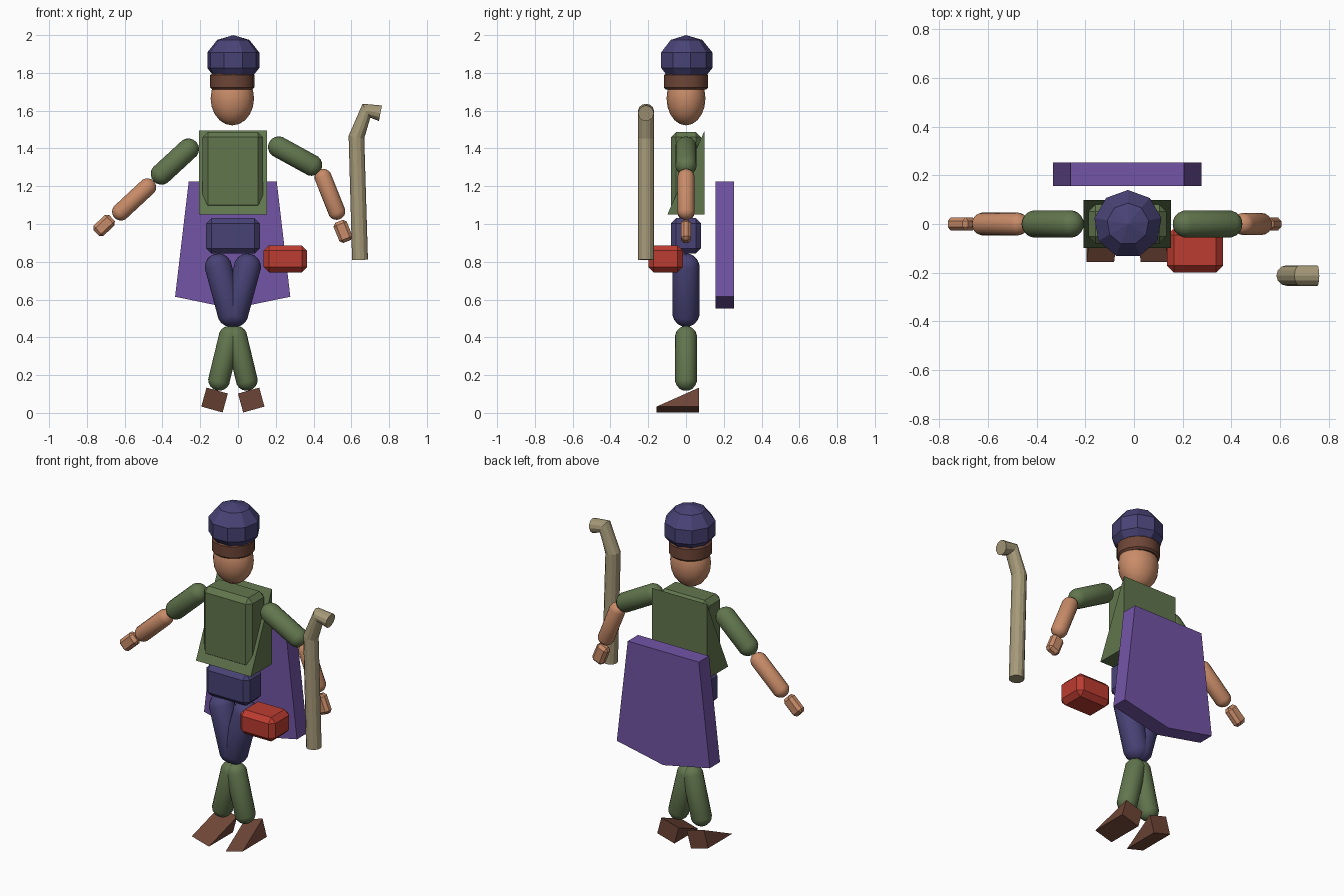
import bpy, bmesh, math
from mathutils import Vector, Matrix

if "Cube" in bpy.data.objects:
    bpy.data.objects.remove(bpy.data.objects["Cube"])

CX = -0.03  # body axis

COLOURS = {
    "green": (0.12, 0.18, 0.075), "red": (0.5, 0.045, 0.03), "purple": (0.17, 0.09, 0.38),
    "navy": (0.065, 0.055, 0.18), "skin": (0.58, 0.26, 0.14), "brown": (0.155, 0.06, 0.038),
    "wood": (0.38, 0.32, 0.19),
}
MATS = {}
for key, rgb in COLOURS.items():
    MATS[key] = bpy.data.materials.new(key)
    MATS[key].diffuse_color = (*rgb, 1)


def add(name, bm, mat, smooth=False):
    bmesh.ops.recalc_face_normals(bm, faces=bm.faces)
    me = bpy.data.meshes.new(name)
    bm.to_mesh(me)
    bm.free()
    me.materials.append(MATS[mat])
    ob = bpy.data.objects.new(name, me)
    bpy.context.collection.objects.link(ob)
    if smooth:
        bpy.ops.object.select_all(action='DESELECT')
        ob.select_set(True)
        bpy.context.view_layer.objects.active = ob
        bpy.ops.object.shade_smooth_by_angle(angle=math.radians(40))
    return ob


def ball(name, centre, radii, mat, segs, rings, smooth=True):
    bm = bmesh.new()
    bmesh.ops.create_uvsphere(bm, u_segments=segs, v_segments=rings, radius=1)
    bmesh.ops.scale(bm, vec=radii, verts=bm.verts)
    bmesh.ops.translate(bm, vec=centre, verts=bm.verts)
    return add(name, bm, mat, smooth)


def capsule(name, a, b, r, mat):
    """Rounded limb between two end-sphere centres given as (x, z)."""
    a, b = Vector((a[0], 0, a[1])), Vector((b[0], 0, b[1]))
    bm = bmesh.new()
    bmesh.ops.create_uvsphere(bm, u_segments=16, v_segments=9, radius=r)
    for v in bm.verts:
        if v.co.z > 0:
            v.co.z += (b - a).length
    rot = (b - a).to_track_quat('Z', 'Y').to_matrix().to_4x4()
    bm.transform(Matrix.Translation(a) @ rot)
    return add(name, bm, mat, True)


def block(name, centre, size, bevel, mat, tilt=0):
    """Chamfered box, tilted about the y axis."""
    bm = bmesh.new()
    bmesh.ops.create_cube(bm, size=1)
    bmesh.ops.scale(bm, vec=size, verts=bm.verts)
    bmesh.ops.bevel(bm, geom=bm.edges[:], offset=bevel, segments=1, affect='EDGES')
    bm.transform(Matrix.Translation(centre) @ Matrix.Rotation(tilt, 4, 'Y'))
    return add(name, bm, mat)


def prism(name, points, offset, mat, matrix=None):
    """Extrude a planar 3D outline by an offset vector."""
    bm = bmesh.new()
    face = bm.faces.new([bm.verts.new(p) for p in points])
    ext = bmesh.ops.extrude_face_region(bm, geom=[face], use_keep_orig=True)
    bmesh.ops.translate(bm, vec=offset, verts=[e for e in ext["geom"] if isinstance(e, bmesh.types.BMVert)])
    if matrix:
        bm.transform(matrix)
    return add(name, bm, mat)


def wedge(name, centre, size, mat, tilt=0):
    """Ramp rising towards the back."""
    x, y, z = (s / 2 for s in size)
    pts = [(-x, -y, -z), (-x, y, -z), (-x, y, z)]
    prism(name, pts, (2 * x, 0, 0), mat,
          Matrix.Translation(centre) @ Matrix.Rotation(tilt, 4, 'Y'))


# Head, hair band and cap
ball("cap", (CX + 0.005, 0, 1.867), (0.147, 0.147, 0.133), "navy", 9, 5, False)
ball("head", (CX, 0, 1.665), (0.115, 0.103, 0.143), "skin", 16, 10)
bm = bmesh.new()
bmesh.ops.create_cone(bm, cap_ends=True, segments=16, radius1=0.117, radius2=0.117, depth=0.085)
bmesh.ops.bevel(bm, geom=[e for e in bm.edges if abs(e.verts[0].co.z - e.verts[1].co.z) < 0.01],
                offset=0.01, segments=1, affect='EDGES')
bmesh.ops.translate(bm, vec=(CX, 0, 1.755), verts=bm.verts)
add("hair_band", bm, "brown", True)

# Torso, tunic and hips
block("chest", (CX + 0.003, 0, 1.28), (0.32, 0.16, 0.415), 0.028, "green")
wedge("tunic", (CX + 0.003, 0, 1.2725), (0.36, 0.197, 0.445), "green")
block("hips", (CX + 0.003, 0, 0.937), (0.285, 0.16, 0.187), 0.028, "navy")

# Arms and hands, posed differently on each side
capsule("upper_arm_left", (-0.405, 1.265), (-0.263, 1.396), 0.057, "green")
capsule("forearm_left", (-0.62, 1.065), (-0.48, 1.195), 0.047, "skin")
block("hand_left", (-0.709, 0, 0.992), (0.075, 0.055, 0.115), 0.016, "skin", math.radians(47))
capsule("upper_arm_right", (0.389, 1.312), (0.216, 1.407), 0.057, "green")
capsule("forearm_right", (0.522, 1.068), (0.451, 1.246), 0.046, "skin")
block("hand_right", (0.556, 0, 0.961), (0.075, 0.055, 0.115), 0.016, "skin", math.radians(-22))

# Legs and shoes, mirrored about the body axis
for side, s in (("left", -1), ("right", 1)):
    c = CX + 0.003
    capsule("thigh_" + side, (c + s * 0.011, 0.527), (c + s * 0.077, 0.772), 0.072, "navy")
    capsule("shin_" + side, (c + s * 0.073, 0.175), (c + s * 0.018, 0.403), 0.058, "green")
    wedge("shoe_" + side, (c + s * 0.097, -0.043, 0.068), (0.117, 0.225, 0.104), "brown",
          -s * math.radians(15.5))

# Cape with a pointed hem
c = CX + 0.002
prism("cape", [(c - 0.233, 0.157, 1.225), (c - 0.305, 0.157, 0.615), (c, 0.157, 0.552),
               (c + 0.305, 0.157, 0.615), (c + 0.233, 0.157, 1.225)], (0, 0.096, 0), "purple")

# Pouch
block("pouch", (0.251, -0.108, 0.815), (0.23, 0.182, 0.143), 0.028, "red")

# Crooked staff
cu = bpy.data.curves.new("staff", 'CURVE')
cu.dimensions = '3D'
cu.bevel_depth = 0.042
cu.bevel_resolution = 4
cu.use_fill_caps = True
path = [(0.646, 0.81), (0.627, 1.46), (0.68, 1.6), (0.754, 1.586)]
sp = cu.splines.new('POLY')
sp.points.add(len(path) - 1)
for p, (x, z) in zip(sp.points, path):
    p.co = (x, -0.212, z, 1)
sp.use_smooth = False
cu.materials.append(MATS["wood"])
bpy.context.collection.objects.link(bpy.data.objects.new("staff", cu))

for m in bpy.data.materials:
    if m.users and not m.is_grease_pencil:
        m.use_nodes = True
        m.node_tree.nodes["Principled BSDF"].inputs["Base Color"].default_value = m.diffuse_color
